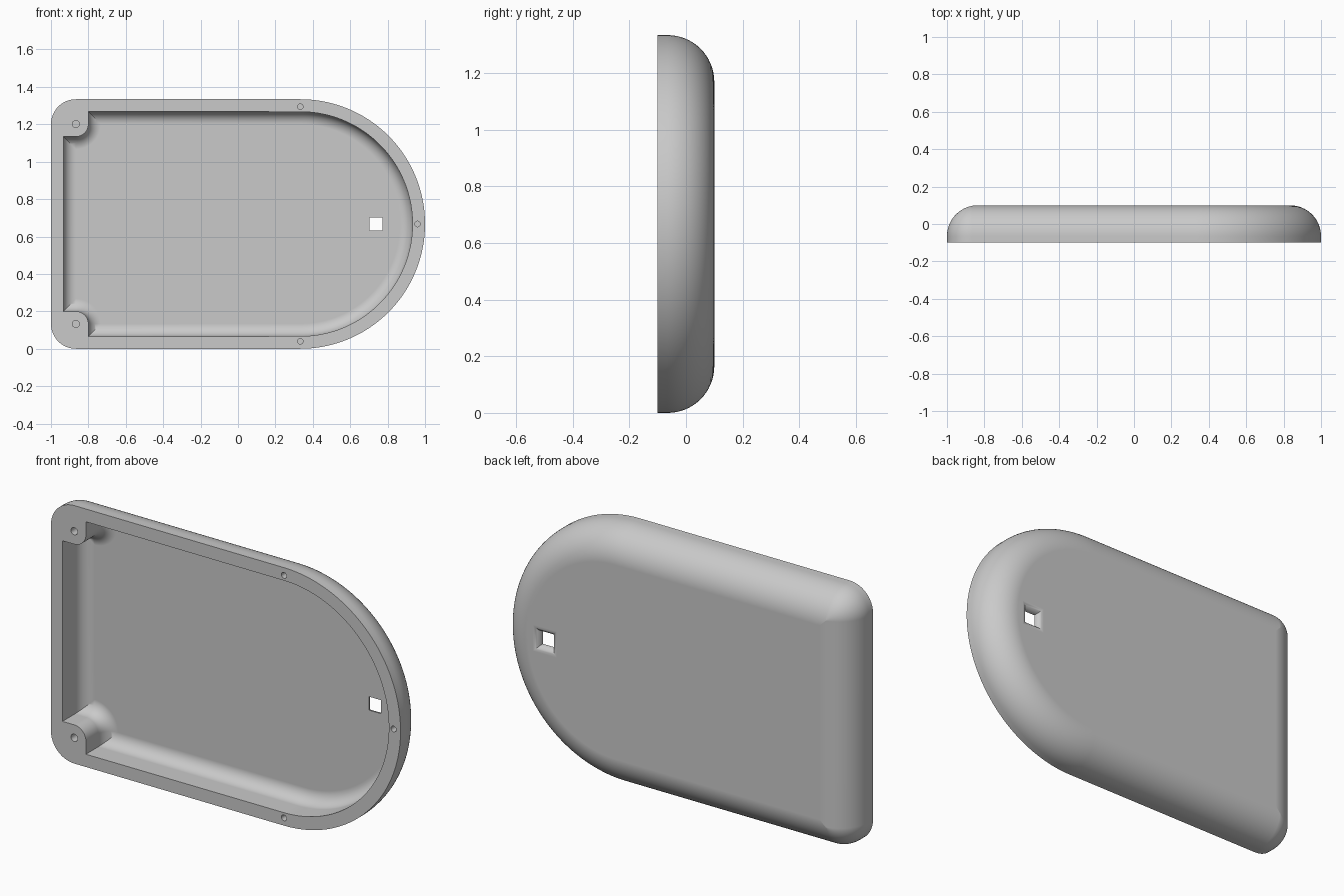
import bpy, bmesh
from math import sin, cos, pi, radians

if "Cube" in bpy.data.objects:
    bpy.data.objects.remove(bpy.data.objects["Cube"])

MID, HALF = 0.667, 0.667      # mid height and half height of the cover
CORNER = 0.133                # small corner radius, also the boss centre inset
WALL, FLOOR = 0.067, 0.033    # side wall and back panel thickness
FILLET, INNER_FILLET = 0.165, 0.067
FRONT, BACK = -0.1, 0.1

grey = bpy.data.materials.new("light grey plastic")
grey.use_nodes = True
grey.diffuse_color = (0.59, 0.59, 0.59, 1)
grey.node_tree.nodes["Principled BSDF"].inputs["Base Color"].default_value = (0.59, 0.59, 0.59, 1)


def arc(cx, cz, r, a, b, n):
    return [(cx + r * cos(a + (b - a) * i / n), cz + r * sin(a + (b - a) * i / n)) for i in range(n + 1)]


def mirrored(upper):
    """Close an upper-half outline with its reflection below mid height."""
    return upper + [(x, -z) for x, z in reversed(upper)]


def round_end(d):
    return arc(1 - HALF, 0, HALF - d, pi / 192, pi / 2, 48)


def outer_outline(d):
    r = max(CORNER - d, 0.0005)
    inset = max(CORNER, d + 0.0005)
    return mirrored(round_end(d) + arc(-1 + inset, HALF - inset, r, pi / 2, pi, 12))


def cavity_outline(d):
    # each boss is a rounded block in a left corner, flaring towards the floor
    r, gap = WALL + d, WALL - d
    cx, cz = -1 + CORNER, HALF - CORNER
    boss = [(cx + r, cz + gap)] + arc(cx, cz, r, 0, -pi / 2, 16) + [(cx - gap, cz - r)]
    return mirrored(round_end(WALL + d) + boss)


def loft(name, rings):
    """Skin a stack of (y, outline) rings and cap both ends."""
    bm = bmesh.new()
    loops = [[bm.verts.new((x, y, MID + z)) for x, z in pts] for y, pts in rings]
    for a, b in zip(loops, loops[1:]):
        for i in range(len(a)):
            j = (i + 1) % len(a)
            bm.faces.new((a[i], a[j], b[j], b[i]))
    bm.faces.new(loops[0])
    bm.faces.new(loops[-1])
    bmesh.ops.remove_doubles(bm, verts=bm.verts, dist=0.00005)
    bmesh.ops.recalc_face_normals(bm, faces=bm.faces)
    mesh = bpy.data.meshes.new(name)
    bm.to_mesh(mesh)
    bm.free()
    mesh.materials.append(grey)
    obj = bpy.data.objects.new(name, mesh)
    bpy.context.collection.objects.link(obj)
    return obj


def fillet_rings(outline, radius, end, n):
    """Rings that curve inwards by radius while reaching depth end."""
    steps = [pi / 2 * i / n for i in range(n + 1)]
    return [(end - radius + radius * sin(t), outline(radius * (1 - cos(t)))) for t in steps]


def window(flare):
    x, half = 0.737, 0.035 + flare
    return [(x - half, -half), (x + half, -half), (x + half, half), (x - half, half)]


# Rounded solid body
cover = loft("cover_shell", [(FRONT, outer_outline(0))] + fillet_rings(outer_outline, FILLET, BACK, 16))

# Hollow with corner bosses, open at the front
cutters = [loft("cavity_cutter", [(FRONT - 0.05, cavity_outline(0))]
                + fillet_rings(cavity_outline, INNER_FILLET, BACK - FLOOR, 12))]

# Square window with rounded lips that flare out to the back
cutters.append(loft("window_cutter", [(0, window(0))] + fillet_rings(window, FLOOR, BACK, 8)
                    + [(BACK + 0.02, window(FLOOR))]))

# Blind screw holes in the bosses and the rim
screws = [(-1 + CORNER, s * (HALF - CORNER), 0.019) for s in (-1, 1)]
screws += [(1 - HALF, s * (HALF - 0.04), 0.015) for s in (-1, 1)] + [(0.96, 0, 0.015)]
for x, z, r in screws:
    ring = arc(x, z, r, 0, 2 * pi, 24)[:-1]
    cutters.append(loft("screw_cutter", [(FRONT - 0.05, ring), (FRONT + 0.08, ring)]))

# Cut everything out
bpy.context.view_layer.objects.active = cover
for cutter in cutters:
    cutter.hide_render = True
    mod = cover.modifiers.new("cut", "BOOLEAN")
    mod.operation, mod.solver, mod.object = "DIFFERENCE", "EXACT", cutter
    bpy.ops.object.modifier_apply(modifier=mod.name)
    bpy.data.objects.remove(cutter)

# Smooth the fillets, keep the rim and hole edges crisp
bpy.ops.object.select_all(action="DESELECT")
cover.select_set(True)
bpy.ops.object.shade_smooth_by_angle(angle=radians(30))
weighted = cover.modifiers.new("even_normals", "WEIGHTED_NORMAL")
weighted.keep_sharp = True
